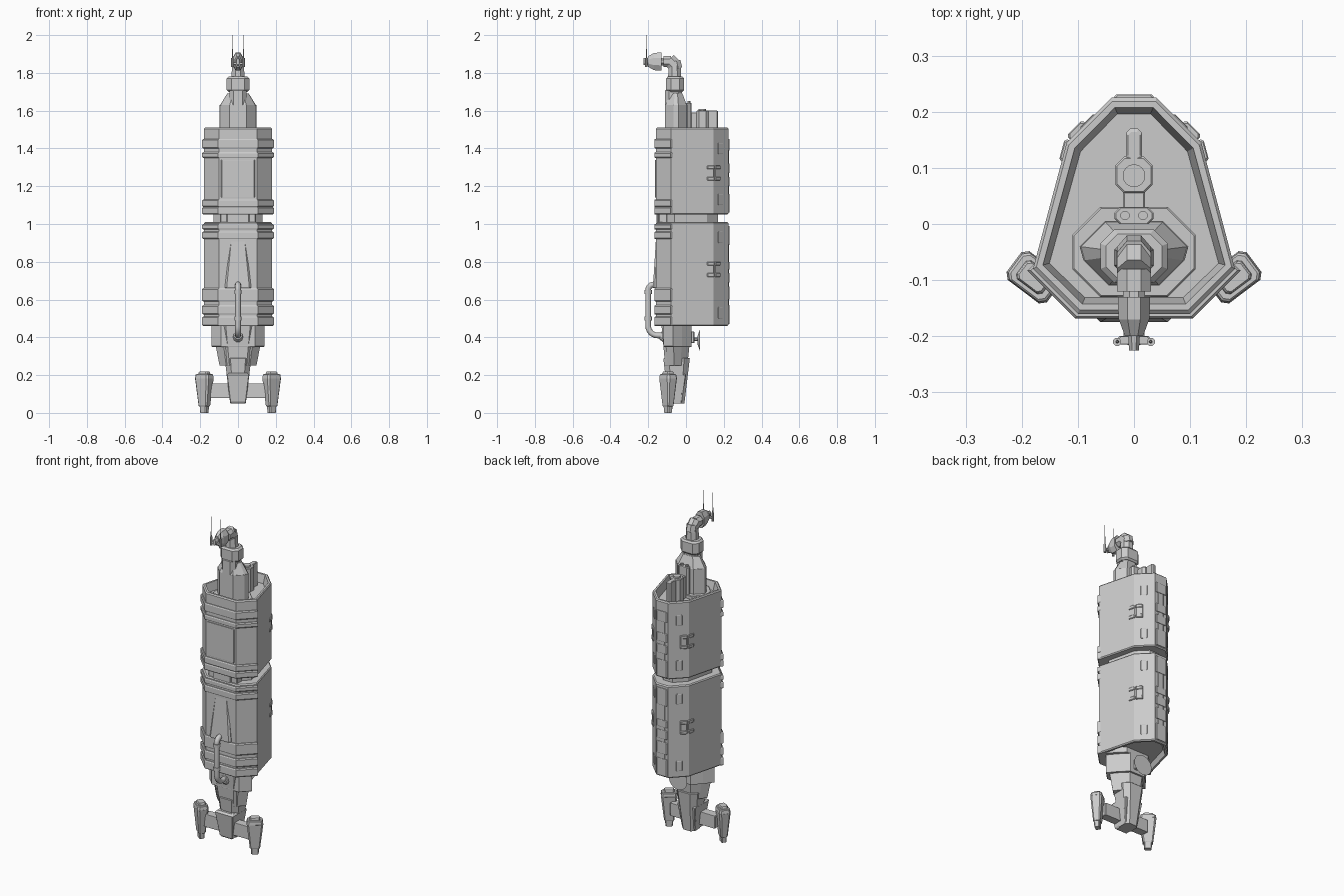
import bpy, bmesh, math
from mathutils import Matrix, Vector

starter = bpy.data.objects.get("Cube")
if starter:
    bpy.data.objects.remove(starter)

colour = (.6, .6, .6, 1)
grey = bpy.data.materials.new("hull grey")
grey.use_nodes = True
grey.diffuse_color = colour
grey.node_tree.nodes["Principled BSDF"].inputs["Base Color"].default_value = colour


def add_object(name, bm):
    bmesh.ops.recalc_face_normals(bm, faces=bm.faces)
    mesh = bpy.data.meshes.new(name)
    bm.to_mesh(mesh)
    bm.free()
    mesh.materials.append(grey)
    part = bpy.data.objects.new(name, mesh)
    bpy.context.collection.objects.link(part)
    return part


def block(name, front, back, low, high, wide, rear=None, cut=.004, edge=.003,
          top=1, bottom=1, x=0, y=0, turn=0):
    """Upright solid with a corner-cut plan, eased ends and optional taper."""
    rear = rear or wide
    half = [(wide - cut, front), (wide, front + cut), (rear, back - cut), (rear - cut, back)]
    outline = half + [(-across, along) for across, along in reversed(half)]
    middle = (front + back) / 2
    ease = 1 - edge / wide
    levels = [(low, bottom * ease), (low + edge, bottom), (high - edge, top), (high, top * ease)]
    bm = bmesh.new()
    rings = [[bm.verts.new((across * size, middle + (along - middle) * size, height))
              for across, along in outline] for height, size in levels]
    for lower, upper in zip(rings, rings[1:]):
        for i in range(len(outline)):
            bm.faces.new((lower[i - 1], lower[i], upper[i], upper[i - 1]))
    bm.faces.new(rings[0])
    bm.faces.new(rings[-1])
    bm.transform(Matrix.Translation((x, y, 0)) @ Matrix.Rotation(math.radians(turn), 4, 'Z'))
    return add_object(name, bm)


def sink_end(part, direction, rim, depth):
    """Recess the end face of a part inside a stepped rim."""
    bm = bmesh.new()
    bm.from_mesh(part.data)
    end = max(bm.faces, key=lambda face: face.calc_center_median().z * direction)
    bmesh.ops.inset_individual(bm, faces=[end], thickness=rim)
    for step in range(2):
        bmesh.ops.inset_individual(bm, faces=[end], thickness=rim / 2, depth=-depth / 2)
    bm.to_mesh(part.data)
    bm.free()


def rod(name, start, end, width, depth=None, taper=1, sides=8, x=0):
    """Faceted bar between two (y, z) points."""
    start, end = Vector((x, *start)), Vector((x, *end))
    axis = end - start
    bm = bmesh.new()
    bmesh.ops.create_cone(bm, cap_ends=True, segments=sides, radius1=1, radius2=taper,
                          depth=axis.length)
    flat = math.pi / sides
    bmesh.ops.rotate(bm, verts=bm.verts, matrix=Matrix.Rotation(flat, 3, 'Z'))
    bmesh.ops.scale(bm, verts=bm.verts, vec=Vector((width, depth or width, math.cos(flat))) / math.cos(flat))
    axis.normalize()
    side = Vector((1, 0, 0))
    turn = Matrix((side, axis.cross(side), axis)).transposed().to_4x4()
    bm.transform(Matrix.Translation((start + end) / 2) @ turn)
    return add_object(name, bm)


# Main hull: two shells around a narrow core
hull = dict(front=-.16, back=.225, wide=.18, rear=.12, cut=.08)
upper_hull = block("upper_hull", low=1.05, high=1.51, edge=.006, **hull)
lower_hull = block("lower_hull", low=.46, high=1.01, edge=.006, **hull)
sink_end(upper_hull, direction=1, rim=.012, depth=.05)
sink_end(lower_hull, direction=-1, rim=.012, depth=.03)
block("hull_core", front=-.12, back=.17, low=.98, high=1.08, wide=.13, rear=.09, cut=.06)
block("core_front_bridge", front=-.155, back=-.1, low=.97, high=1.07, wide=.06)
block("core_front_step", front=-.145, back=-.1, low=.99, high=1.06, wide=.095)

# Reinforcing bands around the front
for low, high in ((1.4, 1.45), (1.35, 1.38), (1.09, 1.13), (1.05, 1.09),
                  (.97, 1), (.92, .96), (.59, .66), (.52, .57), (.46, .51)):
    block("front_band", front=-.168, back=.03, low=low, high=high,
          wide=.19, rear=.16, cut=.085, edge=.006)

# Front panels
block("upper_front_panel", front=-.165, back=-.14, low=1.14, high=1.34, wide=.09)
block("lower_front_panel", front=-.175, back=-.1, low=.66, high=.91, wide=.07, cut=.01, top=.6)

# Rear spine with raised plates
for low, high in ((.47, .99), (1.06, 1.45)):
    block("rear_spine", front=.2, back=.227, low=low, high=high, wide=.02)
for low, high in ((.47, .57), (.6, .67), (.69, .74), (.76, .8), (.89, .99),
                  (1.06, 1.16), (1.2, 1.25), (1.27, 1.32), (1.39, 1.45)):
    block("rear_plate", front=.2, back=.231, low=low, high=high, wide=.035)

# Corner clips and flank plates, mirrored left and right
for side, label in ((1, "left"), (-1, "right")):
    for middle in (.76, 1.27):
        for x, y, turn in ((.12, .13, -75), (.1, .165, -45)):
            spot = dict(x=side * x, y=y, turn=side * turn, wide=.02)
            block(f"{label}_clip_body", front=-.02, back=.004,
                  low=middle - .03, high=middle + .03, **spot)
            for lift in (-.03, .03):
                block(f"{label}_clip_lug", front=-.02, back=.009,
                      low=middle + lift - .01, high=middle + lift + .01, **spot)
    for low in (.5, .9, 1.1, 1.37):
        block(f"{label}_flank_plate", front=-.01, back=.006, low=low, high=low + .06,
              wide=.02, x=side * .08, y=.18, turn=side * -45)

# Front pipe: a straight drop with a rounded bend at each end


def bend(y, z, radius, first):
    angles = [math.radians(first + step * 15) for step in range(7)]
    return [(y + radius * math.cos(a), z + radius * math.sin(a)) for a in angles]


route = [(-.14, .68), *bend(-.17, .65, radius=.03, first=90),
         *bend(-.15, .46, radius=.05, first=180), (-.1, .41)]
pipe = bpy.data.curves.new("front_pipe", 'CURVE')
pipe.dimensions = '3D'
pipe.bevel_depth = .015
pipe.use_fill_caps = True
line = pipe.splines.new('POLY')
line.points.add(len(route) - 1)
for point, (y, z) in zip(line.points, route):
    point.co = (0, y, z, 1)
line.use_smooth = True
pipe.materials.append(grey)
bpy.context.collection.objects.link(bpy.data.objects.new("front_pipe", pipe))
for height in (.49, .63):
    rod("pipe_collar", start=(-.2, height), end=(-.2, height + .02), width=.019, sides=12)
rod("pipe_socket", start=(-.1, .4), end=(-.135, .41), width=.035, taper=.6, sides=12)

# Deck tower with chamfered shoulders
tower = dict(front=-.11, back=.005, wide=.09, rear=.097, cut=.045)
block("deck_base", front=-.13, back=.03, low=1.45, high=1.48, wide=.11, cut=.05)
block("deck_tower", low=1.45, high=1.63, edge=.001, **tower)
block("tower_shoulder", low=1.625, high=1.69, edge=.001, top=.6, **tower)
block("tower_front_rib", front=-.11, back=-.02, low=1.46, high=1.71, wide=.045, cut=.02)
block("tower_collar", front=-.105, back=-.01, low=1.7, high=1.78, wide=.06, cut=.025, edge=.01)

# Rear deck machinery
block("deck_column", front=0, back=.03, low=1.45, high=1.64, wide=.035, cut=.01)
for x in (-.016, .016):
    rod("deck_column_port", start=(.015, 1.63), end=(.015, 1.65), width=.008, x=x)
block("deck_link", front=.02, back=.06, low=1.45, high=1.59, wide=.02)
block("deck_vent", front=.055, back=.12, low=1.45, high=1.6, wide=.033, cut=.015)
rod("deck_vent_cap", start=(.086, 1.59), end=(.086, 1.61), width=.02, sides=20)
block("deck_spur", front=.11, back=.17, low=1.45, high=1.6, wide=.014, cut=.007)

# Bent neck in overlapping segments, then the sensor head
rod("neck_base", start=(-.06, 1.77), end=(-.06, 1.84), width=.035, taper=.9)
rod("neck_knee", start=(-.055, 1.82), end=(-.065, 1.86), width=.03, depth=.036)
rod("neck_bend", start=(-.06, 1.84), end=(-.09, 1.87), width=.03, depth=.036)
rod("neck_arm", start=(-.08, 1.86), end=(-.12, 1.86), width=.03)
rod("neck_wrist", start=(-.11, 1.86), end=(-.14, 1.86), width=.02)
rod("sensor_head", start=(-.13, 1.86), end=(-.17, 1.86), width=.029, depth=.048, taper=.95)
rod("sensor_snout", start=(-.17, 1.86), end=(-.2, 1.86), width=.027, depth=.046, taper=.6)
rod("sensor_tip", start=(-.19, 1.86), end=(-.225, 1.86), width=.011, depth=.022, taper=.8)
block("antenna_bar", front=-.215, back=-.2, low=1.845, high=1.855, wide=.03)
for x in (-.03, .03):
    rod("antenna_mount", start=(-.21, 1.83), end=(-.21, 1.88), width=.007, x=x)
    rod("antenna", start=(-.21, 1.87), end=(-.21, 2), width=.003, taper=.4, x=x)

# Lower pod and tail below the hull
pod = dict(front=-.12, back=.03, wide=.14, rear=.1, cut=.05)
block("pod_upper", low=.35, high=.49, **pod)
block("pod_lower", low=.25, high=.37, top=.86, bottom=.7, **pod)
block("pod_front_rib", front=-.13, back=0, low=.25, high=.47, wide=.085, cut=.02, bottom=.7)
block("tail_cone", front=-.12, back=.02, low=.05, high=.29, wide=.07, cut=.03, bottom=.6)
block("tail_block", front=-.135, back=0, low=.05, high=.21, wide=.06, bottom=.7, edge=.01)

# Rear dish on its stalk
block("dish_bracket", front=.01, back=.045, low=.37, high=.43, wide=.025)
rod("dish_stalk", start=(.01, .39), end=(.07, .39), width=.01)
rod("dish", start=(.06, .385), end=(.075, .385), width=.02, taper=3, sides=20)

# Outboard pods joined by a strut
block("pod_strut", front=-.11, back=-.06, low=.08, high=.155, wide=.15)
for side, label in ((1, "left"), (-1, "right")):
    shell = dict(front=-.045, back=.045, wide=.032, cut=.01,
                 x=side * .178, y=-.095, turn=side * -53)
    block(f"{label}_pod_foot", low=0, high=.04, top=.5, bottom=.45, **shell)
    block(f"{label}_pod_body", low=.035, high=.185, bottom=.62, **shell)
    block(f"{label}_pod_cap", low=.18, high=.205, top=.93, **shell)
    block(f"{label}_pod_lid", low=.2, high=.218, top=.6, bottom=.65, **shell)
